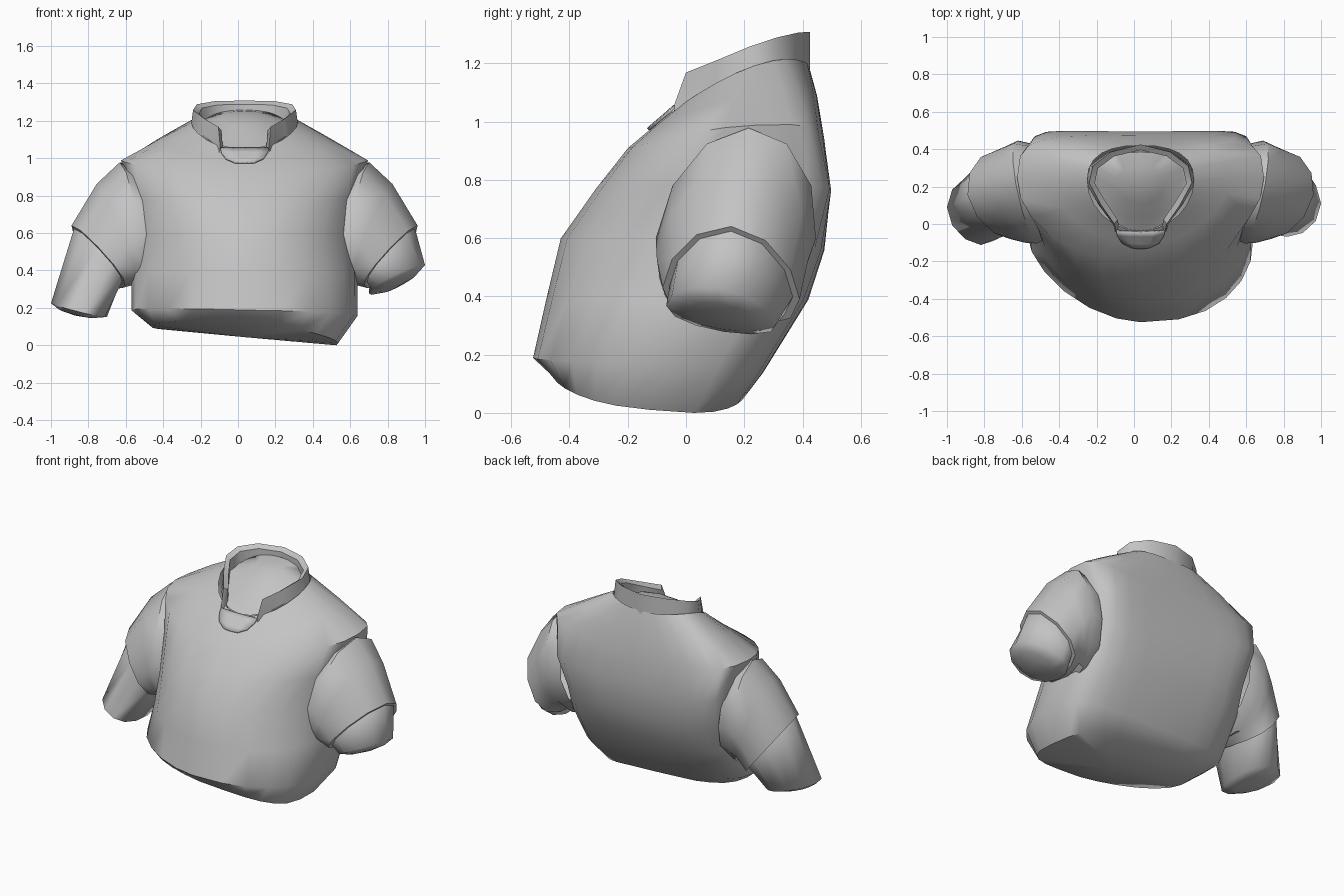
import bpy, bmesh, math
from mathutils import Vector

if "Cube" in bpy.data.objects:
    bpy.data.objects.remove(bpy.data.objects["Cube"])

MID = 0.035  # symmetry plane of the garment

cloth = bpy.data.materials.new("plain_grey")
cloth.use_nodes = True
GREY = (0.55, 0.55, 0.55, 1)
cloth.diffuse_color = GREY
cloth.node_tree.nodes["Principled BSDF"].inputs["Base Color"].default_value = GREY


def loft(name, rings, closed=True, cap_start=None, cap_end=None, angle=50):
    """Skin a list of rings; a cap is given by its middle point."""
    bm = bmesh.new()
    rows = [[bm.verts.new(p) for p in r] for r in rings]
    n = len(rows[0])
    for a, b in zip(rows, rows[1:]):
        for i in range(n if closed else n - 1):
            j = (i + 1) % n
            bm.faces.new((a[i], a[j], b[j], b[i]))
    for row, tip in ((rows[0], cap_start), (rows[-1], cap_end)):
        if tip is not None:
            t = bm.verts.new(tip)
            for i in range(n):
                bm.faces.new((row[i], row[(i + 1) % n], t))
    bmesh.ops.remove_doubles(bm, verts=bm.verts, dist=0.0001)
    bmesh.ops.recalc_face_normals(bm, faces=bm.faces)
    mesh = bpy.data.meshes.new(name)
    bm.to_mesh(mesh)
    bm.free()
    ob = bpy.data.objects.new(name, mesh)
    bpy.context.collection.objects.link(ob)
    mesh.materials.append(cloth)
    bpy.ops.object.select_all(action="DESELECT")
    ob.select_set(True)
    bpy.context.view_layer.objects.active = ob
    bpy.ops.object.shade_smooth_by_angle(angle=math.radians(angle))
    return ob


def body_ring(hw, yf, zf, yb, zb, lift, bias, back=2.2, left=2.1, right=2.1, roll=0, n=24):
    """Tilted oval from its front and back points; sides lifted and shifted back.
    back, left and right set how boxy the back half and front quarters are."""
    pts = []
    for k in range(n):
        t = 2 * math.pi * k / n
        c, s = math.cos(t), math.sin(t)
        power = back if s > 0 else left if c > 0 else right
        cx = math.copysign(abs(c) ** (2 / power), c)
        sy = math.copysign(abs(s) ** (2 / power), s)
        y = (yf + yb) / 2 + sy * (yb - yf) / 2 + bias * c * c
        z = (zf + zb) / 2 + sy * (zb - zf) / 2 + lift * c * c - roll * c
        pts.append((MID + hw * cx, y, z))
    return pts


# Torso: half width, front y z, back y z, side lift, side shift, boxiness
torso = [
    body_ring(0.50, -0.45, 0.11, 0.20, 0.05, -0.03, 0.0, 3.6, 2.6, 1.8, roll=0.048),
    body_ring(0.605, -0.525, 0.18, 0.265, 0.13, 0.01, 0.07, 3.2, 2.5, 1.75, roll=0.015),
    body_ring(0.605, -0.48, 0.38, 0.42, 0.38, 0, 0.10, 3.0, 2.3, 1.85),
    body_ring(0.59, -0.43, 0.59, 0.475, 0.55, 0, 0.11, 3.2, 2.1, 2.0),
    body_ring(0.615, -0.31, 0.76, 0.495, 0.75, 0.02, 0.14, 3.5, 2.4, 2.4),
    body_ring(0.66, -0.20, 0.90, 0.475, 0.93, 0.065, 0.11, 2.7, 2.3, 2.3),
    body_ring(0.47, -0.105, 0.98, 0.45, 1.08, 0.055, 0.07, 2.5),
    body_ring(0.285, -0.035, 1.035, 0.42, 1.19, 0.07, 0.04),
]
loft("shirt_torso", torso, cap_start=(MID, -0.15, 0.035))

# Neck plug filling the collar
neck = [body_ring(0.255, -0.035, 1.04, 0.40, 1.18, 0.05, 0.04),
        body_ring(0.225, 0.02, 1.08, 0.385, 1.25, 0.0, 0.04),
        body_ring(0.12, 0.11, 1.16, 0.31, 1.245, 0.0, 0.0)]
loft("neck_plug", neck, cap_end=(MID, 0.22, 1.225), angle=60)

# Collar band, open at the front: x, y, bottom z, top z
half = [(0.13, -0.04, 1.03, 1.05), (0.14, 0.0, 1.05, 1.16), (0.21, 0.10, 1.10, 1.20),
        (0.275, 0.22, 1.15, 1.25), (0.255, 0.31, 1.165, 1.28), (0.16, 0.385, 1.175, 1.297)]
path = half + [(0, 0.425, 1.18, 1.30)] + [(-x, y, b, t) for x, y, b, t in reversed(half)]


def inset(x, y, d=0.03):
    v = Vector((x, y - 0.2))
    v -= v.normalized() * d
    return MID + v.x, v.y + 0.2


collar = [
    [(MID + x * 1.06, y, b - 0.02) for x, y, b, t in path],
    [(MID + x, y, t) for x, y, b, t in path],
    [(*inset(x, y), t - 0.02) for x, y, b, t in path],
    [(*inset(x, y), b - 0.02) for x, y, b, t in path],
]
# Joining last row to the first closes the band
loft("collar", collar + [collar[0]], closed=False, angle=45)

# Neckline placket below the collar opening: half width, y, z
rows = [(0.13, -0.035, 1.045), (0.125, -0.06, 1.022), (0.10, -0.10, 0.988), (0.05, -0.125, 0.966)]
placket = [[(MID + w * u, y - 0.006 * (1 - u * u), z) for u in (-1, -0.5, 0, 0.5, 1)]
           for w, y, z in rows]
plate = loft("placket", placket, closed=False)
thick = plate.modifiers.new("thickness", "SOLIDIFY")
thick.thickness = 0.009
thick.offset = 0


def limb_ring(side, c, u, v, sag=0.3, scale=1.0, n=12):
    """Oval around centre c; u points to the outer top, v to the back.
    sag drops the front and back extremes towards the underside."""
    c, u, v = Vector(c), Vector(u) * scale, Vector(v) * scale
    pts = []
    for k in range(n):
        t = 2 * math.pi * k / n
        p = c + u * (math.cos(t) - sag * math.sin(t) ** 2) + v * math.sin(t)
        pts.append((MID + side * p.x, p.y, p.z))
    return pts


# Arm ends differ: one forearm is raised, the other hangs lower
arm_ends = {
    1: ("left", (0.815, 0.12, 0.345), (0.15, -0.01, 0.075), (0.0, 0.19, -0.03)),
    -1: ("right", (0.885, 0.08, 0.18), (0.15, 0.01, 0.036), (0.0, 0.19, 0.01)),
}
cuff = ((0.79, 0.155, 0.465), (0.135, 0.0, 0.167), (0.04, 0.235, -0.02), 0.38)
for side, (label, c, u, v) in arm_ends.items():
    # Short sleeve from armhole to cuff, with a turned-in lip
    sleeve = [
        limb_ring(side, (0.53, 0.18, 0.62), (0.04, 0.04, 0.31), (0.04, 0.25, 0.0), 0.1),
        limb_ring(side, (0.612, 0.175, 0.625), (0.055, 0.04, 0.345), (0.05, 0.275, 0.0), 0.1),
        limb_ring(side, (0.69, 0.165, 0.585), (0.10, 0.02, 0.27), (0.045, 0.26, 0.0), 0.25),
        limb_ring(side, *cuff),
        limb_ring(side, *cuff, scale=0.86),
        limb_ring(side, (0.75, 0.155, 0.50), *cuff[1:], scale=0.84),
    ]
    loft(label + "_sleeve", sleeve, angle=45)

    # Forearm stump with a rounded end emerging from the cuff
    out = Vector((0.02, -0.005, -0.03))
    arm = [limb_ring(side, (0.73, 0.155, 0.52), *cuff[1:], scale=0.85),
           limb_ring(side, *cuff, scale=0.9),
           limb_ring(side, c, u, v, 0.2),
           limb_ring(side, Vector(c) + out * 0.7, u, v, 0.2, scale=0.6)]
    tip = Vector(c) + out
    loft(label + "_arm", arm, cap_end=(MID + side * tip.x, tip.y, tip.z), angle=75)

# Rest the model on the ground
parts = [o for o in bpy.context.collection.objects if o.type == "MESH"]
low = min(v.co.z for o in parts for v in o.data.vertices)
for o in parts:
    for vert in o.data.vertices:
        vert.co.z -= low
